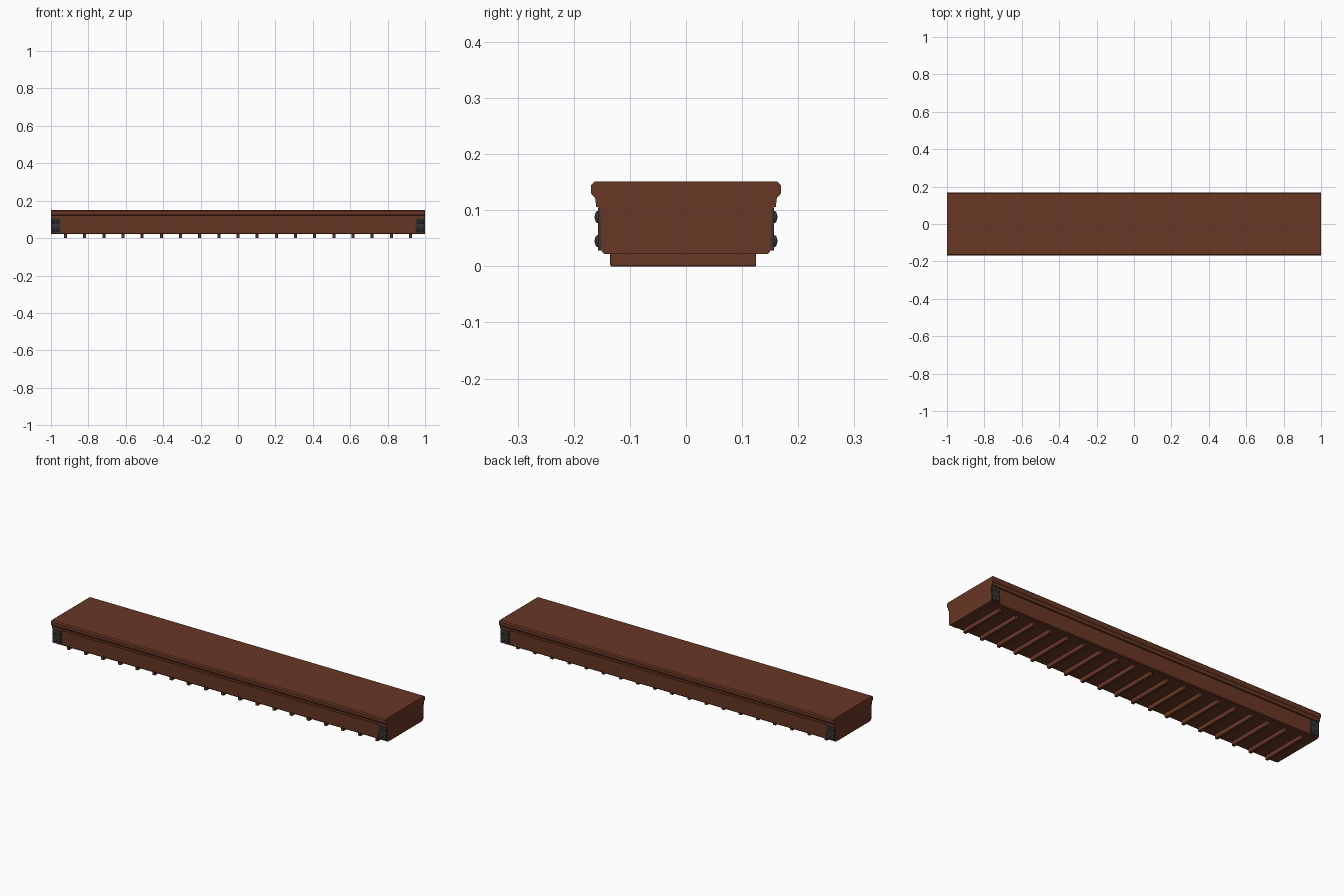
import bpy, bmesh

cube = bpy.data.objects.get("Cube")
if cube:
    bpy.data.objects.remove(cube, do_unlink=True)


def material(name, rgb):
    m = bpy.data.materials.new(name)
    m.use_nodes = True
    m.diffuse_color = (*rgb, 1)
    m.node_tree.nodes["Principled BSDF"].inputs["Base Color"].default_value = (*rgb, 1)
    return m


wood = material("red brown wood", (0.14, 0.038, 0.018))
iron = material("dark iron", (0.04, 0.036, 0.034))


def finish(bm, name, mat):
    bmesh.ops.recalc_face_normals(bm, faces=bm.faces)
    me = bpy.data.meshes.new(name)
    bm.to_mesh(me)
    bm.free()
    me.materials.append(mat)
    ob = bpy.data.objects.new(name, me)
    bpy.context.collection.objects.link(ob)
    return ob


def box(name, x, y, z, mat, bevel=0.0):
    """Box given by its (low, high) limits on each axis."""
    bm = bmesh.new()
    bmesh.ops.create_cube(bm, size=1)
    for v in bm.verts:
        for i, (low, high) in enumerate((x, y, z)):
            v.co[i] = high if v.co[i] > 0 else low
    ob = finish(bm, name, mat)
    if bevel:
        mod = ob.modifiers.new("soft edges", "BEVEL")
        mod.width, mod.segments = bevel, 2
    return ob


# Moulded beam: half profile from bottom to top, mirrored and extruded
half = [(0.146, 0.022), (0.150, 0.026), (0.153, 0.104), (0.160, 0.106),
        (0.162, 0.122), (0.167, 0.127), (0.169, 0.130), (0.169, 0.145), (0.163, 0.151)]
outline = half + [(-y, z) for y, z in reversed(half)]
bm = bmesh.new()
cap = bm.faces.new([bm.verts.new((-1, y, z)) for y, z in outline])
grown = bmesh.ops.extrude_face_region(bm, geom=[cap], use_keep_orig=True)
new_verts = [g for g in grown["geom"] if isinstance(g, bmesh.types.BMVert)]
bmesh.ops.translate(bm, vec=(2, 0, 0), verts=new_verts)
finish(bm, "moulded_beam", wood)

# Row of thin slats under the beam
for i in range(19):
    x = (i - 9) * 0.1025
    box(f"under_slat_{i + 1}", (x - 0.008, x + 0.008), (-0.135, 0.125),
        (0, 0.026), wood, 0.002)

# Iron corner plates, each with two rows of rivets
for sx, end in ((-1, "right"), (1, "left")):
    for sy, side in ((-1, "front"), (1, "back")):
        xs = sorted((sx * 0.95, sx * 0.999))
        ys = sorted((sy * 0.146, sy * 0.157))
        box(f"{side}_{end}_plate", xs, ys, (0.028, 0.104), iron)
        bm = bmesh.new()
        for x in (0.963, 0.986):
            for z in (0.045, 0.088):
                r = bmesh.ops.create_uvsphere(bm, u_segments=10, v_segments=6, radius=1)
                bmesh.ops.scale(bm, vec=(0.008, 0.006, 0.011), verts=r["verts"])
                bmesh.ops.translate(bm, vec=(sx * x, sy * 0.157, z), verts=r["verts"])
        for f in bm.faces:
            f.smooth = True
        finish(bm, f"{side}_{end}_rivets", iron)
